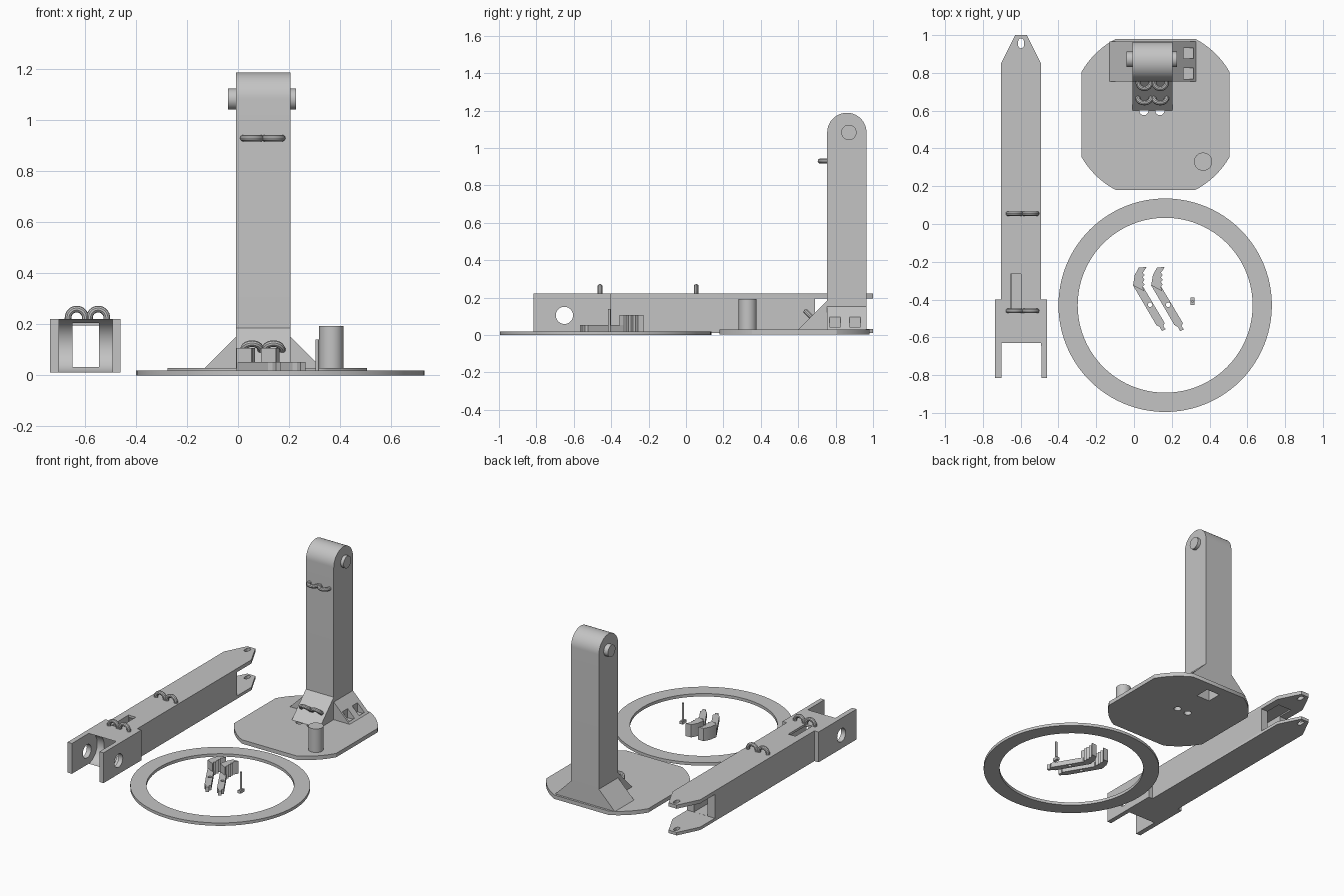
import bpy, bmesh
from math import radians, sin, cos, pi, acos, asin
from mathutils import Vector

if "Cube" in bpy.data.objects:
    bpy.data.objects.remove(bpy.data.objects["Cube"])

grey = bpy.data.materials.new("plain_grey")
grey.use_nodes = True
grey.diffuse_color = (0.55, 0.55, 0.55, 1)
grey.node_tree.nodes["Principled BSDF"].inputs["Base Color"].default_value = (0.55, 0.55, 0.55, 1)

AXES = {"x": lambda a, b, h: (h, a, b),
        "y": lambda a, b, h: (a, h, b),
        "z": lambda a, b, h: (a, b, h)}


def prism(name, outline, lo, hi, axis="z"):
    """Extrude a 2D outline along an axis."""
    place = AXES[axis]
    bm = bmesh.new()
    ends = [[bm.verts.new(place(a, b, h)) for a, b in outline] for h in (lo, hi)]
    bm.faces.new(ends[0])
    bm.faces.new(ends[1])
    n = len(outline)
    for i in range(n):
        j = (i + 1) % n
        bm.faces.new((ends[0][i], ends[0][j], ends[1][j], ends[1][i]))
    bmesh.ops.recalc_face_normals(bm, faces=bm.faces)
    mesh = bpy.data.meshes.new(name)
    bm.to_mesh(mesh)
    bm.free()
    mesh.materials.append(grey)
    obj = bpy.data.objects.new(name, mesh)
    bpy.context.collection.objects.link(obj)
    return obj


def box(name, x0, x1, y0, y1, z0, z1):
    return prism(name, [(x0, y0), (x1, y0), (x1, y1), (x0, y1)], z0, z1)


def arc(cx, cy, r, start=0, end=2 * pi, n=48, closed=False):
    steps = n if closed else n - 1
    return [(cx + r * cos(start + (end - start) * i / steps),
             cy + r * sin(start + (end - start) * i / steps)) for i in range(n)]


def rod(name, cx, cy, r, lo, hi, axis="z", n=48):
    return prism(name, arc(cx, cy, r, n=n, closed=True), lo, hi, axis)


def select(obj):
    bpy.ops.object.select_all(action="DESELECT")
    obj.select_set(True)
    bpy.context.view_layer.objects.active = obj


def combine(obj, others, operation="DIFFERENCE"):
    """Apply booleans and drop the helper solids."""
    for other in others:
        mod = obj.modifiers.new("boolean", "BOOLEAN")
        mod.operation = operation
        mod.solver = "EXACT"
        mod.object = other
        select(obj)
        bpy.ops.object.modifier_apply(modifier=mod.name)
        bpy.data.objects.remove(other)


def clip(name, location, tilt):
    """Pair of half-ring cable guides bulging along local z."""
    curve = bpy.data.curves.new(name, "CURVE")
    curve.dimensions = "3D"
    curve.bevel_depth = 0.013
    curve.bevel_resolution = 3
    curve.use_fill_caps = True
    for cx in (-0.042, 0.042):
        points = [(cx + 0.034, -0.01)] + arc(cx, 0.004, 0.034, 0, pi, 17) + [(cx - 0.034, -0.01)]
        spline = curve.splines.new("POLY")
        spline.points.add(len(points) - 1)
        for p, (x, z) in zip(spline.points, points):
            p.co = (x, 0, z, 1)
    curve.materials.append(grey)
    obj = bpy.data.objects.new(name, curve)
    bpy.context.collection.objects.link(obj)
    obj.location = location
    obj.rotation_euler.x = radians(tilt)
    select(obj)
    bpy.ops.object.convert(target="MESH")


# Flat ring
ring = rod("turntable_ring", 0.165, -0.43, 0.565, 0, 0.02, n=96)
combine(ring, [rod("cut", 0.165, -0.43, 0.463, -1, 1, n=96)])

# Base plate: a disc trimmed by a rectangle
R, HX, HY = 0.452, 0.391, 0.40
a0, a1 = acos(HX / R), asin(HY / R)
outline = []
for start, end in ((a0, a1), (pi - a1, pi - a0), (pi + a0, pi + a1), (-a1, -a0)):
    outline += arc(0.114, 0.58, R, start, end, 10)
base = prism("base_plate", outline, 0.003, 0.03)
combine(base, [rod("cut", x, 0.60, 0.024, -1, 1, n=32) for x in (0.052, 0.137)])

# Column with rounded head, and sloped gussets at its foot
X0, X1, Y0, Y1 = -0.008, 0.205, 0.755, 0.965
profile = [(Y0, 0.02), (Y1, 0.02)] + arc(0.86, 1.083, 0.105, 0, pi, 33)
column = prism("column", profile, X0, X1, "x")
shaft = box("cut", 0.048, 0.15, 0.81, 0.912, -0.1, 0.95)
combine(column, [shaft])
combine(base, [box("cut", 0.048, 0.15, 0.81, 0.912, -0.1, 0.1)])
prism("front_gusset", [(0.60, 0.03), (Y0, 0.03), (Y0, 0.185)], X0, X1, "x")
prism("right_gusset", [(X0, 0.03), (X0, 0.152), (-0.13, 0.03)], Y0, Y1, "y")
left_gusset = prism("left_gusset", [(X1, 0.03), (X1, 0.152), (0.327, 0.03)], Y0, Y1, "y")
combine(left_gusset, [box("cut", 0.262, 0.315, y, y + 0.058, 0.032, 1) for y in (0.768, 0.875)])

# Shoulder pin and motor
rod("shoulder_pin_right", 0.871, 1.083, 0.041, -0.04, X0, "x")
rod("shoulder_pin_left", 0.871, 1.083, 0.041, X1, 0.228, "x")
rod("motor_cylinder", 0.366, 0.33, 0.048, 0.03, 0.193)

# Hollow arm lying on its side, fork at the front and pointed jaws at the back
half = [(0.138, -0.815), (0.138, -0.40), (0.106, -0.40), (0.106, 0.85), (0.031, 1.0)]
AX = -0.598
outline = [(AX + x, y) for x, y in half] + [(AX - x, y) for x, y in reversed(half)]
arm = prism("arm", outline, 0.012, 0.222)
combine(arm, [
    box("fork_gap", AX - 0.104, AX + 0.107, -1, -0.645, -0.1, 0.4),
    rod("fork_round", -0.645, 0.117, 0.106, AX - 0.1035, AX + 0.1065, "x", 64),
    rod("fork_hole", -0.65, 0.105, 0.046, -1, 0, "x"),
    box("tunnel", AX - 0.05, AX + 0.054, -0.9, 0.8, 0.033, 0.206),
    box("jaw_gap", -1, 0, 0.69, 1.2, 0.0325, 0.1965),
    box("cable_slot", -0.653, -0.598, -0.45, -0.265, 0.15, 0.4),
    prism("tip_slot", arc(AX, 0.968, 0.015, 0, pi, 13) + arc(AX, 0.945, 0.015, pi, 2 * pi, 13), -1, 1),
])

# Cable guides
clip("arm_guide_rear", (-0.59, 0.055, 0.222), 0)
clip("arm_guide_front", (-0.59, -0.46, 0.222), 0)
clip("column_guide", (0.097, Y0, 0.93), 90)
clip("gusset_guide", (0.097, 0.668, 0.098), 45)

# Gripper fingers: low bar with a pivot hole and a tall toothed jaw
bar = [(-0.005, -0.325), (0.05, -0.335), (0.163, -0.525), (0.155, -0.54),
       (0.168, -0.557), (0.148, -0.567), (0.136, -0.545), (0.118, -0.535)]
jaw = [(0.066, -0.228), (0.026, -0.23), (0.004, -0.27), (-0.005, -0.325), (0.053, -0.355)]
teeth = [(0.056 - 0.01 * (i % 2), -0.345 + 0.0125 * i) for i in range(1, 9)]
for side, dx in (("right", 0), ("left", 0.096)):
    low = prism(side + "_finger_bar", [(x + dx, y) for x, y in bar], 0.02, 0.053)
    combine(low, [rod("cut", 0.085 + dx, -0.428, 0.012, -1, 1, n=20)])
    prism(side + "_finger_jaw", [(x + dx, y) for x, y in jaw + teeth], 0.02, 0.108)

# Loose pin with a square head
box("pin_head", 0.299, 0.321, -0.43, -0.39, 0, 0.02)
rod("pin_shaft", 0.31, -0.41, 0.007, 0.02, 0.14, n=16)

# Smooth the round surfaces, keep edges sharp
bpy.ops.object.select_all(action="DESELECT")
for obj in bpy.context.collection.objects:
    if obj.type == "MESH" and grey.name in obj.data.materials:
        obj.select_set(True)
        bpy.context.view_layer.objects.active = obj
bpy.ops.object.shade_smooth_by_angle(angle=radians(30))
